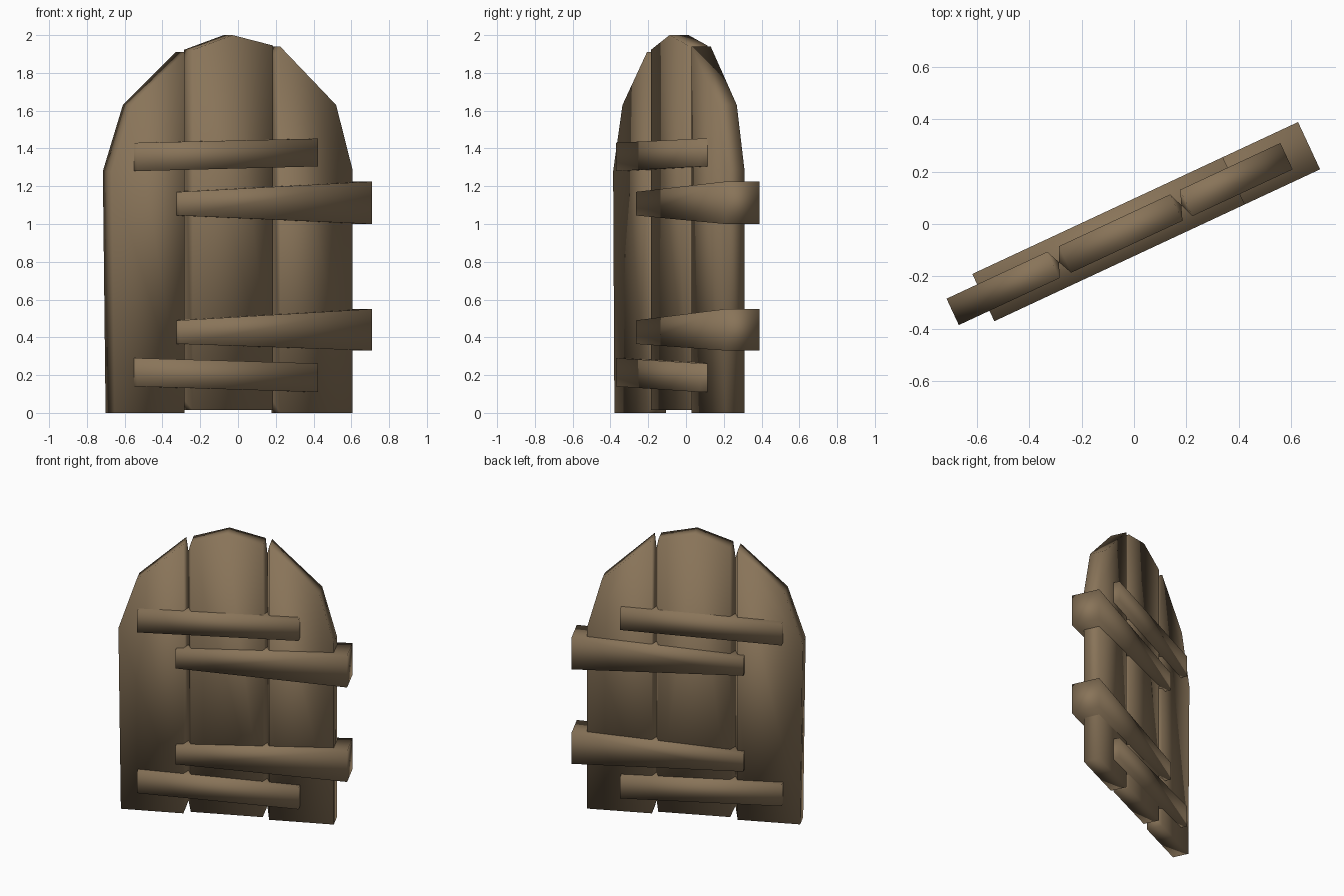
import bpy, bmesh, math
from mathutils import Matrix

if "Cube" in bpy.data.objects:
    bpy.data.objects.remove(bpy.data.objects["Cube"])

# The whole door stands turned about z
TURN = Matrix.Rotation(math.radians(25), 4, 'Z')

wood = bpy.data.materials.new("weathered brown wood")
wood.diffuse_color = (0.25, 0.175, 0.10, 1)
wood.use_nodes = True
wood.node_tree.nodes["Principled BSDF"].inputs["Base Color"].default_value = wood.diffuse_color


def convex_part(name, points):
    """Solid from the hull of (along, depth, height) points, turned into place."""
    bm = bmesh.new()
    for p in points:
        bm.verts.new(p)
    bmesh.ops.convex_hull(bm, input=bm.verts[:])
    bmesh.ops.dissolve_limit(bm, angle_limit=0.005, verts=bm.verts[:], edges=bm.edges[:])
    bmesh.ops.recalc_face_normals(bm, faces=bm.faces[:])
    bm.transform(TURN)
    mesh = bpy.data.meshes.new(name)
    bm.to_mesh(mesh)
    bm.free()
    mesh.materials.append(wood)
    mesh.shade_smooth()
    obj = bpy.data.objects.new(name, mesh)
    bpy.context.collection.objects.link(obj)
    return obj


def slab(name, outline, front, back, ridge=()):
    """Extrude an (along, height) outline; ridge points sit at mid thickness."""
    mid = (front + back) / 2
    pts = [(u, n, z) for n in (front, back) for u, z in outline]
    return convex_part(name, pts + [(u, mid, z) for u, z in ridge])


# Planks: inner edges bulge to a ridge, leaving V grooves and notched ends
F, B = -0.067, 0.044
slab("left_plank",
     [(-0.753, 0), (-0.769, 1.28), (-0.652, 1.63), (-0.345, 1.91), (-0.345, 0)],
     F, B, [(-0.321, 0.07), (-0.321, 1.83)])
slab("middle_plank",
     [(-0.296, 0.015), (-0.296, 1.922), (-0.063, 2.0), (0.173, 1.945), (0.173, 0.015)],
     F, B, [(-0.321, 0.07), (-0.321, 1.84), (0.194, 0.07), (0.194, 1.86)])
slab("right_plank",
     [(0.215, 0), (0.215, 1.94), (0.542, 1.63), (0.637, 1.29), (0.637, 0)],
     F, B, [(0.194, 0.07), (0.194, 1.86)])

# Cross bars: left end, right end, then bottom and top heights at each end
bars = {
    "upper_brace": (-0.64, 0.415, 1.28, 1.43, 1.305, 1.452),
    "upper_hinge_bar": (-0.39, 0.732, 1.045, 1.17, 1.0, 1.225),
    "lower_hinge_bar": (-0.39, 0.732, 0.365, 0.49, 0.33, 0.55),
    "lower_brace": (-0.64, 0.415, 0.14, 0.29, 0.11, 0.262),
}
for name, (u0, u1, a, b, c, d) in bars.items():
    slab(name, [(u0, a), (u0, b), (u1, d), (u1, c)], -0.111, 0.088)
